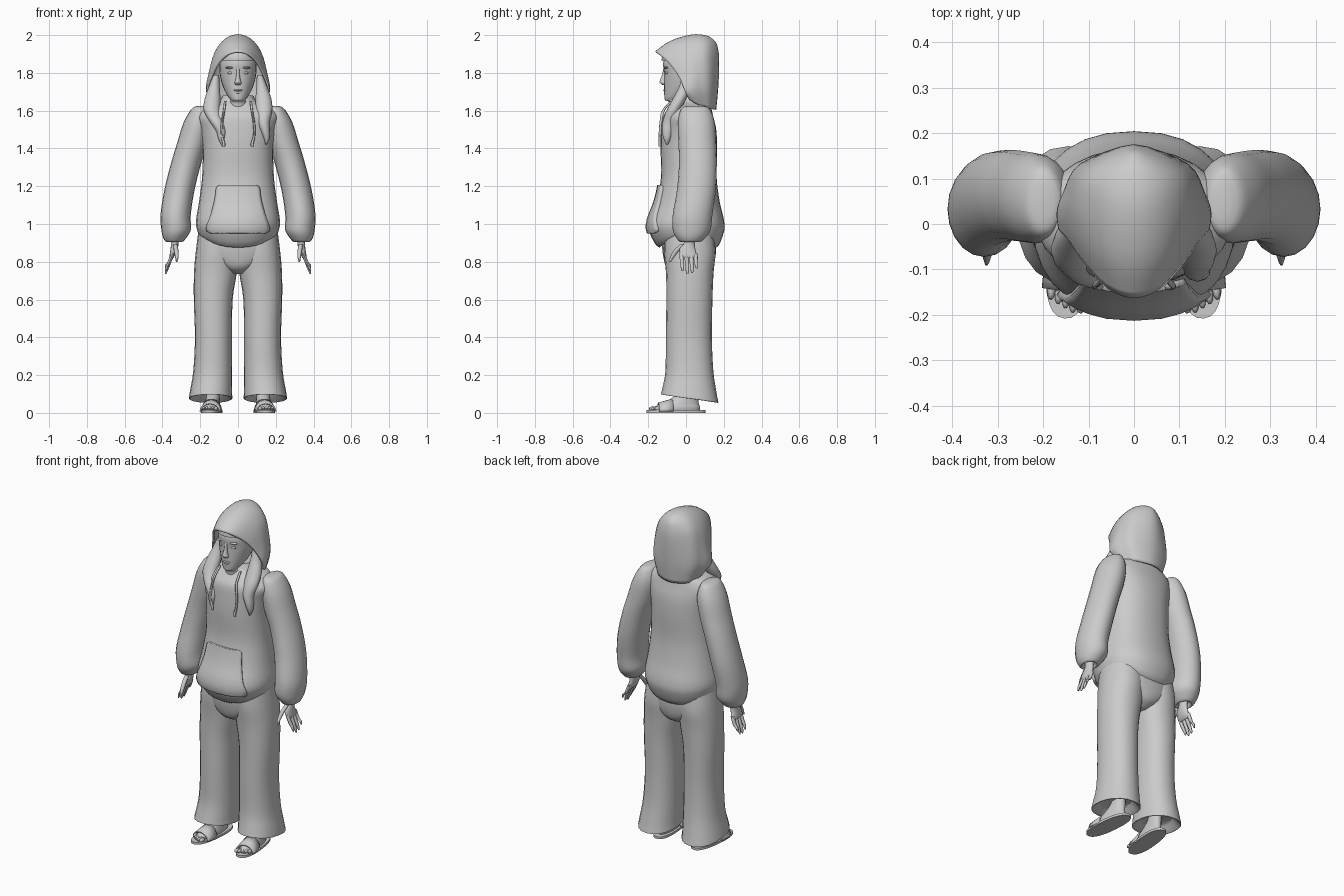
import bpy, bmesh
from math import sin, cos, pi, copysign


def smooth(pts, k=4, pre=None):
    """Catmull-Rom interpolation through tuples of any length."""
    p = [pre or pts[0]] + list(pts) + [pts[-1]]
    out = []
    for i in range(1, len(p) - 2):
        for s in range(k):
            t = s / k
            out.append(tuple(0.5 * (2 * b + (c - a) * t + (2 * a - 5 * b + 4 * c - d) * t * t
                                    + (3 * b - a - 3 * c + d) * t ** 3)
                             for a, b, c, d in zip(*p[i - 1:i + 3])))
    return out + [tuple(pts[-1])]


def skin(name, rows, closed=True, mirror=False, thick=0, wrap=None):
    """Joins rows of points into a smooth surface; closed rows get end caps."""
    bm = bmesh.new()
    vs = [[bm.verts.new(p) for p in r] for r in rows]
    n = len(rows[0])
    for a, b in zip(vs, vs[1:]):
        for j in range(n if closed else n - 1):
            bm.faces.new((a[j], a[(j + 1) % n], b[(j + 1) % n], b[j]))
    if closed:
        bm.faces.new(vs[0][::-1])
        bm.faces.new(vs[-1])
    bmesh.ops.remove_doubles(bm, verts=bm.verts, dist=1e-5)
    bmesh.ops.recalc_face_normals(bm, faces=bm.faces)
    me = bpy.data.meshes.new(name)
    bm.to_mesh(me)
    bm.free()
    ob = bpy.data.objects.new(name, me)
    bpy.context.collection.objects.link(ob)
    bpy.ops.object.select_all(action='DESELECT')
    ob.select_set(True)
    bpy.context.view_layer.objects.active = ob
    bpy.ops.object.shade_smooth_by_angle(angle=0.9)
    if wrap:
        m = ob.modifiers.new("wrap", 'SHRINKWRAP')
        m.target, m.wrap_method = wrap, 'PROJECT'
        m.use_project_y = True
        m.use_positive_direction = True
    if thick:
        m = ob.modifiers.new("thick", 'SOLIDIFY')
        m.thickness, m.offset = thick, 0
    if mirror:
        ob.modifiers.new("mirror", 'MIRROR')
    return ob


def loft(name, rings, n=20, k=4, p=2.0, mirror=False):
    """Rings: x, y, z, rx, ry, then optional dip (front and back) and tilt (back)."""
    rows = []
    for x, y, z, rx, ry, dip, tilt in smooth([tuple(r) + (0,) * (7 - len(r)) for r in rings], k):
        row = []
        for i in range(n):
            c, s = cos(2 * pi * i / n), sin(2 * pi * i / n)
            row.append((x + rx * copysign(abs(c) ** (2 / p), c),
                        y + ry * copysign(abs(s) ** (2 / p), s),
                        z - dip * s * s + tilt * s))
        rows.append(row)
    return skin(name, rows, mirror=mirror)


def ball(name, c, r, mirror=False, n=10):
    rings = [(c[0], c[1], c[2] - r[2] * cos(pi * i / 6), max(r[0] * sin(pi * i / 6), 1e-3),
              max(r[1] * sin(pi * i / 6), 1e-3)) for i in range(7)]
    return loft(name, rings, n, 1, mirror=mirror)


# hoodie body
body = loft("hoodie_body", [
    (0, .01, .96, .15, .10), (0, .01, .935, .198, .150, .06), (0, .003, .97, .217, .197, .015),
    (0, .003, 1.02, .222, .198), (0, .01, 1.12, .206, .168), (0, .015, 1.25, .19, .147),
    (0, .015, 1.40, .187, .150), (0, .015, 1.50, .20, .145), (0, .012, 1.57, .215, .132),
    (0, .022, 1.615, .175, .112), (0, .03, 1.645, .105, .10), (0, .03, 1.68, .08, .08)],
    n=28, p=2.3)

# sleeves
loft("sleeve", [
    (.195, .05, 1.625, .02, .04), (.20, .05, 1.61, .045, .075), (.212, .055, 1.54, .075, .097),
    (.24, .06, 1.43, .082, .10), (.275, .063, 1.32, .08, .10), (.31, .055, 1.18, .08, .103),
    (.33, .035, 1.05, .08, .105), (.328, .03, .97, .078, .10), (.335, .025, .925, .06, .075),
    (.338, .022, .905, .04, .05), (.338, .022, .93, .025, .03)], mirror=True)

# kangaroo pocket
rows = [[(w * (i / 8 - 1), -.4, z) for i in range(17)] for z, w in smooth(
    [(1.205, .09), (1.19, .11), (1.13, .118), (1.05, .138), (.975, .162), (.955, .14)], 3)]
skin("front_pocket", rows, closed=False, thick=.028, wrap=body)

# hood: half arcs from the face opening to the back centre line
arcs = [
    [(0, -.16, 1.91), (.055, -.14, 1.895), (.105, -.085, 1.845), (.14, -.035, 1.775),
     (.163, -.005, 1.705), (.135, .02, 1.66)],
    [(0, -.08, 1.965), (.065, -.065, 1.945), (.115, -.03, 1.885), (.148, .01, 1.80),
     (.165, .03, 1.71), (.135, .05, 1.64)],
    [(0, .03, 1.998), (.065, .03, 1.975), (.118, .045, 1.91), (.144, .06, 1.81),
     (.150, .07, 1.71), (.115, .09, 1.62)],
    [(0, .11, 1.992), (.06, .11, 1.97), (.098, .118, 1.91), (.113, .125, 1.81),
     (.113, .13, 1.71), (.085, .13, 1.61)],
    [(0, .15, 1.965), (0, .16, 1.945), (0, .17, 1.89), (0, .17, 1.81), (0, .165, 1.71), (0, .155, 1.605)]]
flip = lambda v: (-v[0], v[1], v[2])
full = arcs + [[flip(v) for v in a] for a in arcs[-2::-1]]
down = [smooth(a, 4, flip(a[1])[:1] + a[1][1:]) for a in full]
skin("hood", [smooth(level, 4) for level in zip(*down)], closed=False, thick=.01)

# head and face
loft("head", [
    (0, -.03, 1.60, .055, .055), (0, -.03, 1.645, .05, .06), (0, -.065, 1.655, .038, .045),
    (0, -.058, 1.672, .05, .056), (0, -.028, 1.705, .07, .088), (0, -.012, 1.75, .087, .104),
    (0, -.008, 1.80, .097, .108), (0, -.008, 1.86, .096, .112), (0, .01, 1.92, .075, .095),
    (0, .02, 1.95, .03, .04)], n=24)
loft("nose", [(0, -.112, 1.735, .012, .012), (0, -.119, 1.748, .019, .02), (0, -.119, 1.76, .014, .02),
              (0, -.114, 1.79, .009, .014), (0, -.112, 1.825, .009, .008)], n=10)
ball("eye", (.037, -.097, 1.80), (.018, .014, .009), True)
ball("eyebrow", (.038, -.103, 1.828), (.028, .014, .007), True)
ball("upper_lip", (0, -.111, 1.708), (.024, .011, .006))
ball("lower_lip", (0, -.107, 1.696), (.02, .011, .007))
ball("chin", (0, -.09, 1.67), (.028, .025, .02))
loft("fringe", [(0, -.012, 1.865, .094, .110), (0, -.012, 1.87, .10, .117), (0, -.005, 1.905, .085, .11),
                (0, .01, 1.945, .04, .05)], n=20)

# hair locks hanging out of the hood
lock = [(.115, .0, 1.79, .015, .02), (.125, -.005, 1.73, .028, .03), (.135, -.035, 1.66, .042, .036),
        (.138, -.068, 1.60, .043, .036)]
loft("right_hair_lock", lock + [(.135, -.09, 1.54, .033, .034), (.145, -.098, 1.49, .024, .028),
                                (.152, -.10, 1.45, .014, .018), (.148, -.10, 1.42, .003, .004)], n=12)
loft("left_hair_lock", [(-r[0],) + r[1:] for r in lock] + [
    (-.112, -.10, 1.54, .036, .034), (-.09, -.115, 1.49, .025, .026),
    (-.088, -.122, 1.45, .016, .018), (-.082, -.125, 1.41, .003, .004)], n=12)

# drawstrings
loft("drawstring", [(.068, -.075, 1.65, .006, .008), (.074, -.12, 1.60, .006, .008),
                    (.085, -.134, 1.53, .006, .007), (.086, -.138, 1.47, .006, .007),
                    (.076, -.138, 1.43, .008, .008), (.075, -.138, 1.41, .007, .007)], n=8, mirror=True)

# hands
loft("palm", [(.338, .022, .95, .022, .03), (.335, .018, .90, .02, .03), (.338, .008, .87, .019, .042),
              (.347, .012, .835, .015, .047), (.352, .014, .82, .008, .042)], n=14, mirror=True)
for i, (y, tip) in enumerate([(-.024, .75), (.002, .735), (.027, .74), (.05, .765)]):
    loft(f"finger_{i + 1}", [(.345, y, .845, .010, .011), (.362, y + .003, .80, .010, .011),
                             (.378, y + .005, tip + .02, .008, .009), (.383, y + .006, tip, .003, .004)],
         n=8, k=3, mirror=True)
loft("thumb", [(.333, -.01, .895, .012, .018), (.328, -.045, .865, .012, .016),
               (.324, -.07, .83, .010, .012), (.325, -.086, .80, .004, .006)], n=8, k=3, mirror=True)

# trousers
loft("trouser_leg", [
    (.145, .02, .12, .075, .09), (.145, .02, .075, .112, .148, 0, -.022),
    (.143, .018, .11, .112, .145, 0, -.012), (.134, .018, .22, .103, .127), (.13, .015, .40, .098, .122),
    (.131, .018, .60, .103, .122), (.120, .02, .74, .113, .126), (.112, .02, .85, .112, .136),
    (.10, .015, .96, .11, .13)], n=20, p=2.2, mirror=True)
loft("trouser_hips", [(0, .018, .735, .03, .07), (0, .018, .765, .09, .118), (0, .018, .82, .18, .137),
                      (0, .016, .90, .215, .143), (0, .015, .97, .20, .13)], n=24, p=2.3)

# feet and sandals, toes turned slightly outward
feet = [loft("foot", [(0, 0, .014, .042, .125), (0, .005, .03, .044, .122), (0, .02, .05, .040, .10),
                      (0, .05, .08, .036, .07), (0, .075, .12, .034, .045), (0, .08, .20, .034, .04)],
             mirror=False),
        loft("sandal_sole", [(0, 0, 0, .054, .157), (0, 0, .014, .054, .157)], n=28, k=1, p=2.4),
        skin("sandal_strap", [[(.052 * cos(pi * i / 12), y, .008 + h * sin(pi * i / 12)) for i in range(13)]
                              for y, h in ((-.095, .042), (-.06, .052), (-.02, .064))], closed=False, thick=.008)]
for i in range(5):
    feet.append(ball(f"toe_{i + 1}", (-.034 + i * .017, -.125 + abs(i - .5) * .008, .023),
                     (.011 if i == 0 else .009, .022, .011)))
for ob in feet:
    ob.location = (.138, -.052, 0)
    ob.rotation_euler.z = .1
    twin = ob.copy()
    twin.name = "left_" + ob.name
    twin.scale.x = -1
    twin.location.x = -.138
    twin.rotation_euler.z = -.1
    bpy.context.collection.objects.link(twin)
